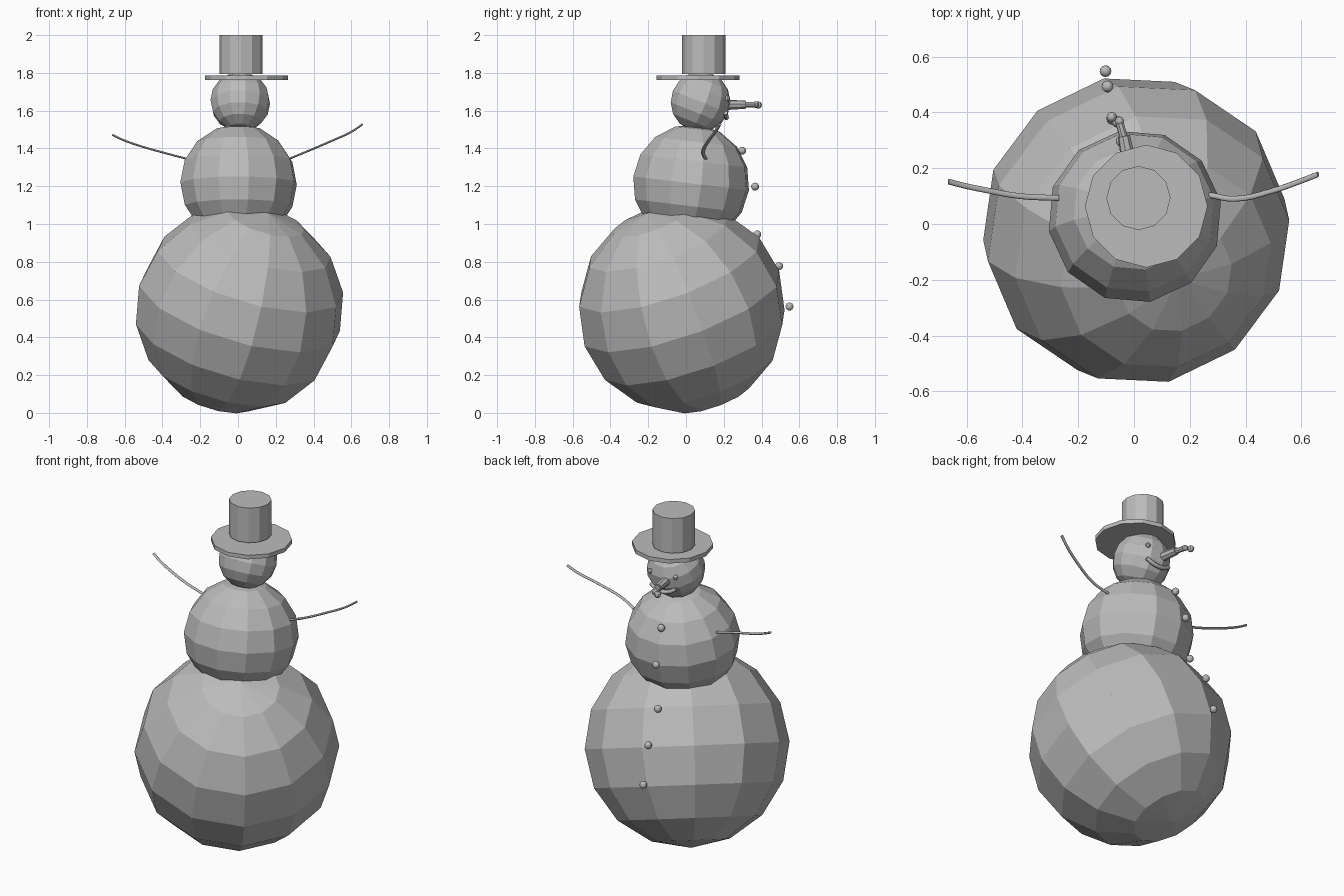
import bpy
import bmesh
import math
from mathutils import Vector, Matrix

cube = bpy.data.objects.get("Cube")
if cube:
    bpy.data.objects.remove(cube, do_unlink=True)

# Single grey material
grey = bpy.data.materials.new("plain_grey")
grey.use_nodes = True
colour = (0.5, 0.5, 0.5, 1)
grey.diffuse_color = colour
grey.node_tree.nodes["Principled BSDF"].inputs["Base Color"].default_value = colour
UP = Vector((0, 0, 1))


def finish(name, bm):
    mesh = bpy.data.meshes.new(name)
    bm.to_mesh(mesh)
    bm.free()
    mesh.materials.append(grey)
    obj = bpy.data.objects.new(name, mesh)
    bpy.context.collection.objects.link(obj)
    return obj


def ball(name, centre, radius, axis=(0, 0, 1), spin=0, segments=12, rings=8):
    """Faceted sphere whose pole points along axis."""
    bm = bmesh.new()
    turn = UP.rotation_difference(Vector(axis)).to_matrix().to_4x4()
    matrix = Matrix.Translation(centre) @ turn @ Matrix.Rotation(math.radians(spin), 4, 'Z')
    bmesh.ops.create_uvsphere(bm, u_segments=segments, v_segments=rings,
                              radius=radius, matrix=matrix)
    return finish(name, bm)


def rod(name, start, end, r1, r2, segments=12):
    """Capped cylinder or cone between two points."""
    start, end = Vector(start), Vector(end)
    span = end - start
    turn = UP.rotation_difference(span).to_matrix().to_4x4()
    bm = bmesh.new()
    bmesh.ops.create_cone(bm, cap_ends=True, segments=segments, radius1=r1, radius2=r2,
                          depth=span.length,
                          matrix=Matrix.Translation((start + end) / 2) @ turn)
    return finish(name, bm)


def tube(name, points, radius, widen=1.0):
    """Bent twig along points, widened along y."""
    curve = bpy.data.curves.new(name, 'CURVE')
    curve.dimensions = '3D'
    curve.bevel_depth = radius
    curve.bevel_resolution = 1
    curve.resolution_u = 4
    curve.use_fill_caps = True
    spline = curve.splines.new('BEZIER')
    spline.bezier_points.add(len(points) - 1)
    for knot, (x, y, z) in zip(spline.bezier_points, points):
        knot.co = (x, y / widen, z)
        knot.handle_left_type = knot.handle_right_type = 'AUTO'
    curve.materials.append(grey)
    obj = bpy.data.objects.new(name, curve)
    obj.scale.y = widen
    bpy.context.collection.objects.link(obj)
    return obj


# Three snowballs, each rolled to its own tilt
head_centre = Vector((0.012, 0.077, 1.647))
head_radius = 0.16
ball("lower_snowball", (0.008, -0.022, 0.553), 0.556, (0.27, -0.32, 0.91), 9.5)
ball("middle_snowball", (0.003, 0.027, 1.215), 0.313, (0, 0.12, 1), 10)
ball("head", head_centre, head_radius, (0, 0.4, 1), 10)

# Hat
rod("hat_brim", (0.044, 0.064, 1.762), (0.044, 0.064, 1.786), 0.22, 0.22)
rod("hat_crown", (0.016, 0.093, 1.793), (0.016, 0.093, 2.0), 0.115, 0.115)

# Eyes
for name, way in (("left_eye", (-0.56, 0.82, 0.11)), ("right_eye", (0.45, 0.89, 0.11))):
    ball(name, head_centre + Vector(way).normalized() * head_radius, 0.014, segments=8, rings=6)

# Knobbly carrot nose
rod("nose_base", (-0.015, 0.2, 1.63), (-0.036, 0.315, 1.632), 0.028, 0.022, 8)
rod("nose_tip", (-0.034, 0.3, 1.632), (-0.054, 0.37, 1.632), 0.015, 0.015, 8)
ball("nose_joint", (-0.052, 0.368, 1.632), 0.017, segments=8, rings=6)
ball("nose_end", (-0.08, 0.383, 1.63), 0.019, segments=8, rings=6)

# Smiling mouth
smile = []
for step in range(-2, 3):
    angle = step * 0.28
    way = Vector((math.sin(angle) - 0.06, math.cos(angle), -0.62 + 0.06 * step * step))
    smile.append(head_centre + way.normalized() * (head_radius + 0.002))
tube("mouth", smile, 0.012)

# Buttons down the chest
buttons = [(-0.044, 0.297, 1.388), (-0.058, 0.366, 1.198), (-0.078, 0.377, 0.945),
           (-0.095, 0.493, 0.777), (-0.102, 0.548, 0.563)]
for number, place in enumerate(buttons, 1):
    ball(f"button_{number}", place, 0.021)

# Twig arms
tube("right_arm", [(0.27, 0.104, 1.345), (0.36, 0.09, 1.382), (0.5, 0.12, 1.442),
                   (0.6, 0.155, 1.488), (0.66, 0.178, 1.528)], 0.006, 1.7)
tube("left_arm", [(-0.27, 0.093, 1.345), (-0.41, 0.1, 1.382), (-0.54, 0.123, 1.42),
                  (-0.62, 0.14, 1.45), (-0.665, 0.152, 1.472)], 0.006, 1.7)
